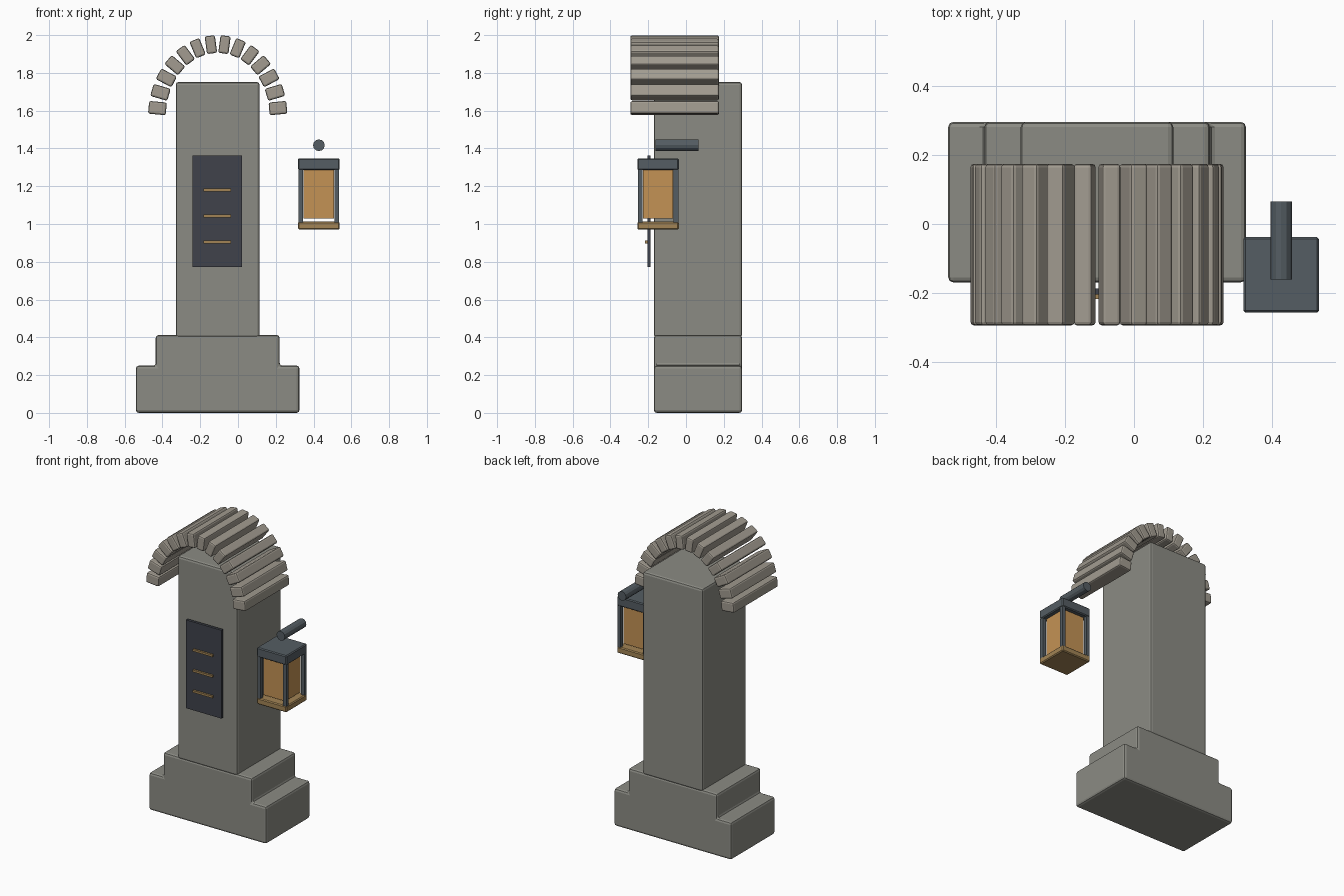
import bpy, bmesh, math
from mathutils import Matrix, Vector

if "Cube" in bpy.data.objects:
    bpy.data.objects.remove(bpy.data.objects["Cube"])


def material(name, rgb):
    m = bpy.data.materials.new(name)
    m.diffuse_color = (*rgb, 1)
    m.use_nodes = True
    m.node_tree.nodes["Principled BSDF"].inputs["Base Color"].default_value = m.diffuse_color
    return m


STONE = material("stone", (0.26, 0.26, 0.23))
ROOF = material("roof_stone", (0.36, 0.33, 0.28))
IRON = material("iron", (0.09, 0.11, 0.125))
SLATE = material("slate", (0.05, 0.055, 0.07))
BRASS = material("brass", (0.36, 0.23, 0.09))
GLASS = material("amber_glass", (0.55, 0.29, 0.09))


def finish(name, bm, mat, bevel=0.0, segments=2):
    bmesh.ops.recalc_face_normals(bm, faces=bm.faces[:])
    me = bpy.data.meshes.new(name)
    bm.to_mesh(me)
    bm.free()
    me.materials.append(mat)
    ob = bpy.data.objects.new(name, me)
    bpy.context.collection.objects.link(ob)
    if bevel:
        mod = ob.modifiers.new("bevel", 'BEVEL')
        mod.width = bevel
        mod.segments = segments
        mod.limit_method = 'ANGLE'
    return ob


def box(name, x, y, z, mat, bevel=0.0, segments=2):
    """Box from (min, max) ranges on each axis."""
    bm = bmesh.new()
    lo, hi = Vector((x[0], y[0], z[0])), Vector((x[1], y[1], z[1]))
    bmesh.ops.create_cube(bm, size=1, matrix=Matrix.Translation((lo + hi) / 2)
                          @ Matrix.Diagonal((*(hi - lo), 1)))
    return finish(name, bm, mat, bevel, segments)


CX = -0.1075                 # centre line of the pillar
Y0, Y1 = -0.17, 0.297        # pillar front and back

# Stepped base: extruded profile
half = [(0.433, 0.0), (0.433, 0.25), (0.328, 0.25), (0.328, 0.412)]
profile = half + [(-x, z) for x, z in reversed(half)]
bm = bmesh.new()
face = bm.faces.new([bm.verts.new((CX + x, Y0, z)) for x, z in profile])
ext = bmesh.ops.extrude_face_region(bm, geom=[face])
bmesh.ops.translate(bm, vec=(0, Y1 - Y0, 0),
                    verts=[v for v in ext["geom"] if isinstance(v, bmesh.types.BMVert)])
finish("stepped_base", bm, STONE, 0.015)

# Pillar shaft
box("pillar", (CX - 0.222, CX + 0.222), (Y0, Y1), (0.398, 1.752), STONE, 0.015)

# Arched roof: separate long stones around an ellipse
N, A, B, CZ = 14, 0.321, 0.381, 1.571
for i in range(N):
    t = (i + 0.5) * math.pi / N
    c, s = math.cos(t), math.sin(t)
    pitch = math.hypot(A * s, B * c) * math.pi / N
    tilt = math.atan2(s / B, c / A)
    bm = bmesh.new()
    bmesh.ops.create_cube(bm, size=1, matrix=Matrix.Translation((CX + A * c, -0.06, CZ + B * s))
                          @ Matrix.Rotation(-tilt, 4, 'Y')
                          @ Matrix.Diagonal((0.094, 0.47, pitch - 0.018, 1)))
    finish(f"roof_stone_{i + 1}", bm, ROOF, 0.01)

# Front panel with three strips
box("front_panel", (-0.241, 0.021), (-0.205, -0.187), (0.773, 1.362), SLATE)
for i, z in enumerate((0.905, 1.042, 1.18)):
    box(f"panel_strip_{i + 1}", (-0.182, -0.037), (-0.218, -0.203), (z - 0.007, z + 0.007), BRASS)

# Lantern: cap, tray, glass and four corner posts
LX, LY = 0.428, -0.148


def lantern_box(name, r, z, mat, bevel=0.0):
    box(name, (LX - r, LX + r), (LY - r, LY + r), z, mat, bevel, 1)


lantern_box("lantern_cap", 0.11, (1.285, 1.348), IRON, 0.006)
lantern_box("lantern_tray", 0.11, (0.97, 1.012), BRASS, 0.006)
lantern_box("lantern_glass", 0.08, (1.028, 1.286), GLASS)
for i, (sx, sy) in enumerate(((-1, -1), (1, -1), (1, 1), (-1, 1))):
    px, py = LX + sx * 0.095, LY + sy * 0.095
    box(f"lantern_post_{i + 1}", (px - 0.012, px + 0.012), (py - 0.012, py + 0.012),
        (1.005, 1.29), IRON)

# Lantern bracket rod
bm = bmesh.new()
bmesh.ops.create_cone(bm, cap_ends=True, segments=12, radius1=0.031, radius2=0.031, depth=0.226,
                      matrix=Matrix.Translation((LX, -0.048, 1.417)) @ Matrix.Rotation(math.pi / 2, 4, 'X'))
finish("bracket_rod", bm, IRON)
